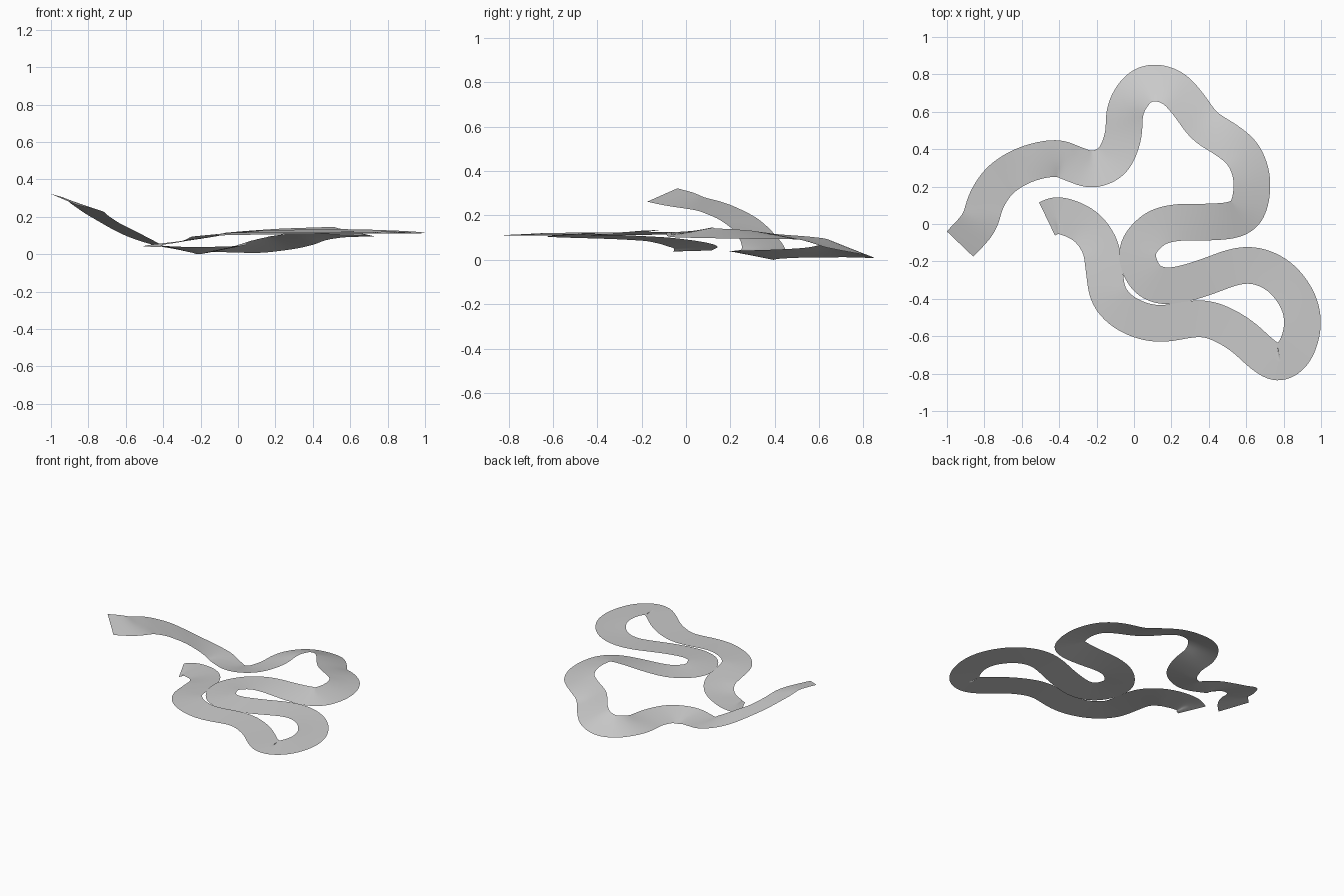
import bpy, bmesh
from mathutils import Vector

if "Cube" in bpy.data.objects:
    bpy.data.objects.remove(bpy.data.objects["Cube"])

HALF = 0.098      # half the track width
SUB = 8           # samples between centreline points
ACROSS = 4        # quads across the track

# centreline seen from above (first and last points only steer the ends)
PATH = [(-1.03, -.22),
        (-.93, -.107), (-.83, .005), (-.79, .125), (-.71, .24), (-.575, .32), (-.42, .352),
        (-.325, .322), (-.22, .292), (-.112, .342), (-.058, .47), (-.05, .59), (-.016, .674),
        (.043, .737), (.123, .754), (.214, .722), (.294, .636), (.378, .524), (.5, .445),
        (.588, .364), (.631, .235), (.612, .09), (.54, .025), (.39, .01), (.23, .008),
        (.105, -.03), (.016, -.145), (.062, -.285), (.178, -.333), (.353, -.295), (.583, -.218),
        (.756, -.265), (.87, -.396), (.902, -.54), (.86, -.68), (.778, -.74), (.69, -.70),
        (.555, -.583), (.37, -.503), (.14, -.535), (-.03, -.487), (-.134, -.385), (-.16, -.24),
        (-.182, -.118), (-.262, -.01), (-.39, .045), (-.465, .027),
        (-.535, -.025)]

# heights: (centreline point, left edge z, right edge z)
HEIGHTS = [(0, .325, .265), (2, .268, .215), (3, .2, .175), (4, .1, .125), (5, .04, .05),
           (7, .0, .04), (9, .012, .05), (11, .015, .075), (13, .008, .085), (15, .045, .105),
           (17, .095, .125), (19, .098, .14), (21, .105, .15), (23, .125, .14), (25, .13, .115),
           (27, .13, .11), (29, .138, .125), (32, .115, .125), (37, .112, .12), (40, .1, .118),
           (42, .085, .105), (43, .065, .085), (45, .04, .045)]


def catmull(p0, p1, p2, p3, t):
    return 0.5 * (2 * p1 + (p2 - p0) * t + (2 * p0 - 5 * p1 + 4 * p2 - p3) * t * t
                  + (3 * p1 - p0 - 3 * p2 + p3) * t ** 3)


def smooth(pts, rounds):
    for _ in range(rounds):
        pts = [pts[0]] + [(a + 2 * b + c) / 4 for a, b, c in zip(pts, pts[1:], pts[2:])] + [pts[-1]]
    return pts


def edge_heights(u):
    for (a, la, ra), (b, lb, rb) in zip(HEIGHTS, HEIGHTS[1:]):
        if u <= b:
            f = (u - a) / (b - a)
            return Vector((la + (lb - la) * f, ra + (rb - ra) * f))
    return Vector(HEIGHTS[-1][1:])


# sample the centreline and the banking
ctrl = [Vector(p) for p in PATH]
segs = len(ctrl) - 3
centre = [catmull(*ctrl[i:i + 4], k / SUB) for i in range(segs) for k in range(SUB)] + [ctrl[-2]]
centre = smooth(centre, 6)
bank = smooth([edge_heights(i / SUB) for i in range(segs * SUB + 1)], 16)

# sweep the flat cross-section along the path
bm = bmesh.new()
rows = []
last = len(centre) - 1
for i, c in enumerate(centre):
    t = (centre[min(i + 1, last)] - centre[max(i - 1, 0)]).normalized()
    left = Vector((-t.y, t.x))
    row = []
    for k in range(ACROSS + 1):
        f = k / ACROSS
        p = c + left * HALF * (1 - 2 * f)
        row.append(bm.verts.new((p.x, p.y, bank[i].x * (1 - f) + bank[i].y * f)))
    rows.append(row)
for a, b in zip(rows, rows[1:]):
    for k in range(ACROSS):
        bm.faces.new((a[k], a[k + 1], b[k + 1], b[k]))

# rest the track on the ground
low = min(v.co.z for v in bm.verts)
for v in bm.verts:
    v.co.z -= low
    v.select = False
for f in bm.faces:
    f.smooth = True
mesh = bpy.data.meshes.new("track_surface")
bm.to_mesh(mesh)
bm.free()
track = bpy.data.objects.new("track_surface", mesh)
bpy.context.collection.objects.link(track)
